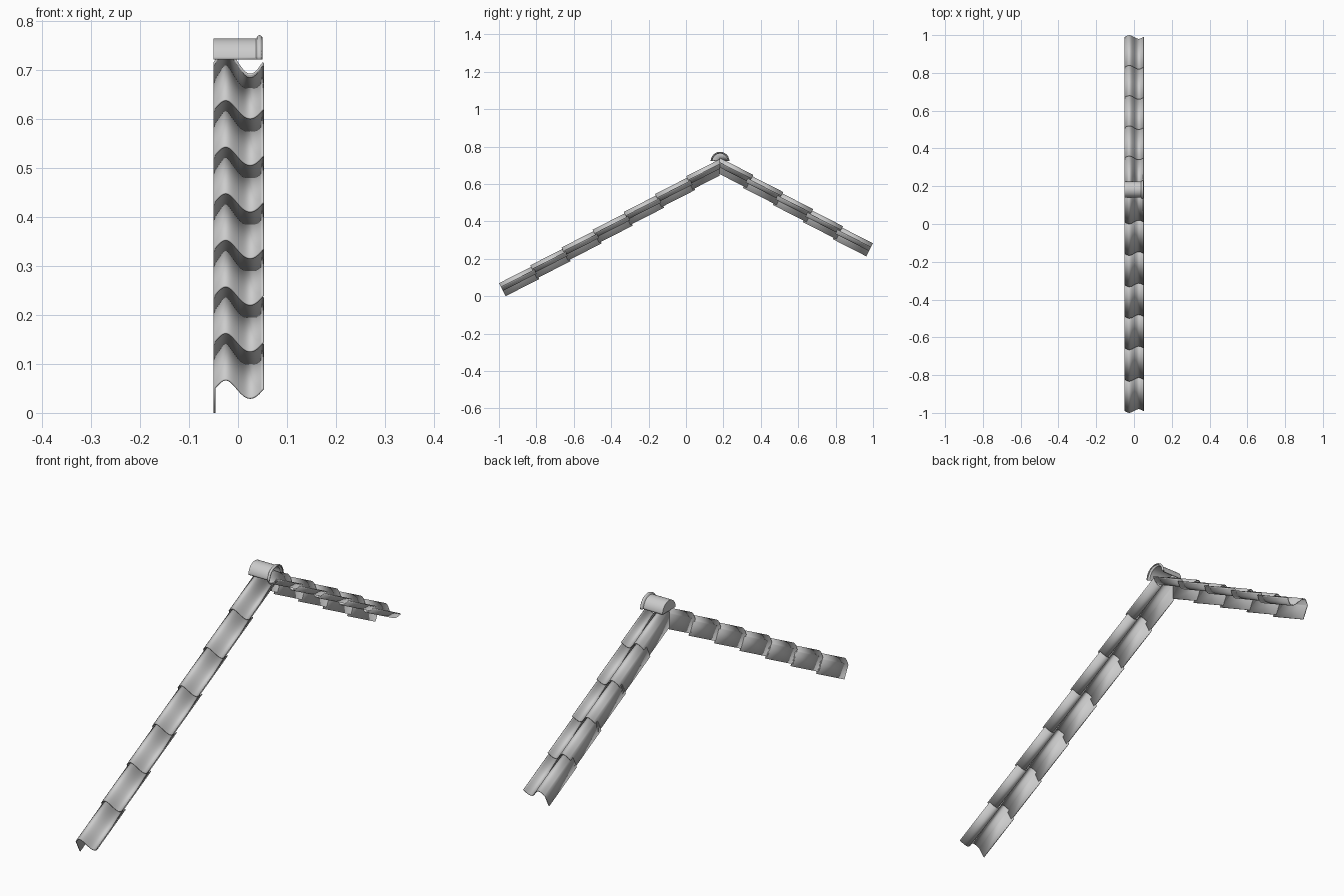
import bpy, bmesh, math
from mathutils import Vector

cube = bpy.data.objects.get("Cube")
if cube:
    bpy.data.objects.remove(cube, do_unlink=True)

RIDGE_Y = 0.18
HALF_W = 0.05
TILT = math.radians(27)
TILE_LEN = 0.202
WAVE = 0.021
FLANGE = 0.057


def finish(name, bm, thickness):
    mesh = bpy.data.meshes.new(name)
    bm.to_mesh(mesh)
    bm.free()
    obj = bpy.data.objects.new(name, mesh)
    bpy.context.collection.objects.link(obj)
    bpy.ops.object.select_all(action='DESELECT')
    obj.select_set(True)
    bpy.context.view_layer.objects.active = obj
    bpy.ops.object.shade_smooth_by_angle(angle=math.radians(42))
    shell = obj.modifiers.new("shell", 'SOLIDIFY')
    shell.thickness = thickness
    shell.offset = -1
    return obj


def wave_profile(steps=32):
    # Side flange, then one full wave: crest on one half, valley on the other
    pts = [(-HALF_W, -FLANGE)]
    for i in range(steps + 1):
        t = i / steps
        pts.append((-HALF_W + 2 * HALF_W * t, WAVE * math.sin(math.tau * t)))
    return pts


def roof_tile(name, y, z, side):
    # side is +1 when the tile climbs toward +y, -1 when it climbs toward -y
    along = Vector((0, side * math.cos(TILT), math.sin(TILT)))
    normal = Vector((0, -side * math.sin(TILT), math.cos(TILT)))
    start = Vector((0, y, z))
    bm = bmesh.new()
    rows = []
    for dist in (0, TILE_LEN):
        rows.append([bm.verts.new(start + along * dist + normal * h + Vector((x, 0, 0)))
                     for x, h in wave_profile()])
    low, high = rows
    for i in range(len(low) - 1):
        quad = [low[i], low[i + 1], high[i + 1], high[i]]
        bm.faces.new(quad if side > 0 else quad[::-1])
    # Mitre at the ridge
    bmesh.ops.bisect_plane(bm, geom=bm.verts[:] + bm.edges[:] + bm.faces[:],
                           plane_co=(0, RIDGE_Y, 0), plane_no=(0, side, 0),
                           clear_outer=True)
    return finish(name, bm, 0.004)


def tile_row(name, count, y, z, step_y, step_z, side):
    for i in range(count):
        roof_tile(f"{name}_{i + 1}", y + side * i * step_y, z + i * step_z, side)


# Two slopes of overlapping tiles
tile_row("front_roof_tile", 7, -0.99, 0.051, 0.1667, 0.0952, 1)
tile_row("back_roof_tile", 5, 0.99, 0.264, 0.16, 0.0915, -1)


def ridge_cap(y, z, segments=24):
    # Half barrel with a rounded collar at one end
    outline = [(-HALF_W, 0.043), (0.037, 0.043)]
    for i in range(7):
        a = math.pi * i / 6
        outline.append((0.044 - 0.006 * math.cos(a), 0.044 + 0.006 * math.sin(a)))
    bm = bmesh.new()
    rings = []
    for x, r in outline:
        rings.append([bm.verts.new((x, y - r * math.cos(math.pi * j / segments),
                                    z + r * math.sin(math.pi * j / segments)))
                      for j in range(segments + 1)])
    for a, b in zip(rings, rings[1:]):
        for j in range(segments):
            bm.faces.new((a[j], b[j], b[j + 1], a[j + 1]))
    # Closed end
    bm.faces.new(rings[0])
    return finish("ridge_cap", bm, 0.003)


ridge_cap(0.182, 0.722)
